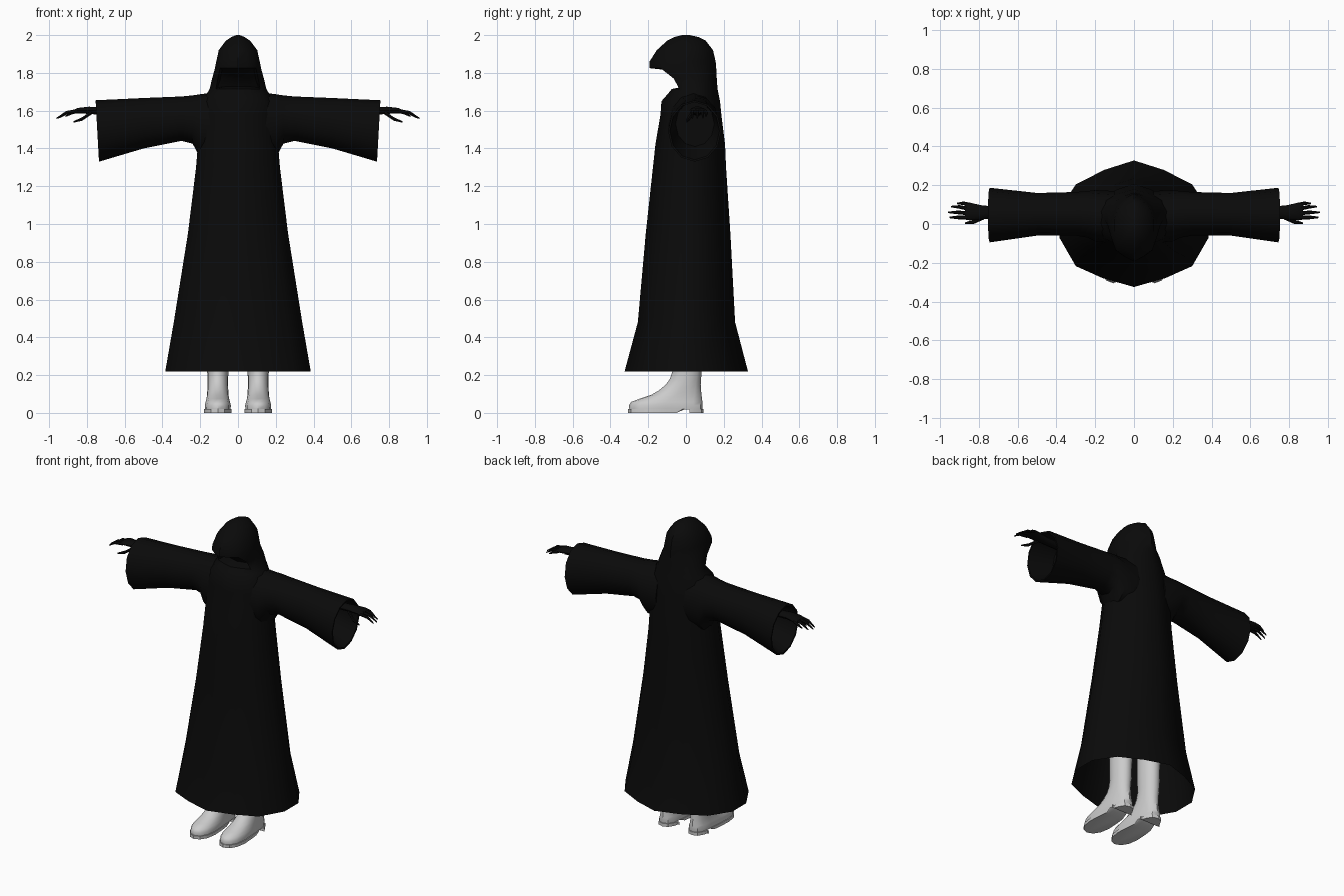
import bpy, bmesh
from math import sin, cos, pi, radians

cube = bpy.data.objects.get("Cube")
if cube:
    bpy.data.objects.remove(cube, do_unlink=True)


def material(name, value):
    m = bpy.data.materials.new(name)
    m.use_nodes = True
    col = (value, value, value, 1)
    m.diffuse_color = col
    node = next(n for n in m.node_tree.nodes if n.type == 'BSDF_PRINCIPLED')
    node.inputs["Base Color"].default_value = col
    node.inputs["Roughness"].default_value = 0.8
    return m


BLACK = material("black cloth", 0.003)
GREY = material("light grey leather", 0.6)


def loft(name, rings, mat, cap_start=True, cap_end=True, angle=40, edit=None):
    """Skin a list of equal-length point rings."""
    bm = bmesh.new()
    vs = [[bm.verts.new(p) for p in r] for r in rings]
    n = len(rings[0])
    grid = [[bm.faces.new((a[j], a[(j + 1) % n], b[(j + 1) % n], b[j]))
             for j in range(n)] for a, b in zip(vs, vs[1:])]
    if cap_start:
        bm.faces.new(vs[0][::-1])
    if cap_end:
        bm.faces.new(vs[-1])
    bmesh.ops.recalc_face_normals(bm, faces=bm.faces[:])
    if edit:
        edit(bm, grid)
    me = bpy.data.meshes.new(name)
    bm.to_mesh(me)
    bm.free()
    me.materials.append(mat)
    ob = bpy.data.objects.new(name, me)
    bpy.context.collection.objects.link(ob)
    bpy.ops.object.select_all(action='DESELECT')
    ob.select_set(True)
    bpy.context.view_layer.objects.active = ob
    bpy.ops.object.shade_smooth_by_angle(angle=radians(angle))
    return ob


def mirrored(half):
    """Close a half outline that runs from the front to the back point."""
    return half + [(-x, y) for x, y in half[-2:0:-1]]


def flat_ring(outline, z, hx, yf, yb, cx=0):
    c, r = (yf + yb) / 2, (yb - yf) / 2
    return [(cx + x * hx, c + y * r, z) for x, y in outline]


def side_ring(x, zc, yc, rz, ry, n=10, lean=0.0):
    """Ellipse facing along x; lean pushes its top outward."""
    return [(x + (lean if x > 0 else -lean) * sin(2 * pi * k / n),
             yc + ry * cos(2 * pi * k / n),
             zc + rz * sin(2 * pi * k / n)) for k in range(n)]


# Robe and hood, one skin from the hem to the crown
cloak = mirrored([(0, -1), (.42, -.86), (.78, -.67), (1, -.22),
                  (1, .22), (.78, .62), (.4, .85), (0, 1)])
body = [(.22, .385, -.325, .328), (.48, .34, -.255, .26), (.95, .265, -.213, .235),
        (1.3, .222, -.175, .212), (1.42, .212, -.162, .207), (1.58, .2, -.135, .187),
        (1.65, .185, -.13, .18), (1.69, .165, -.095, .172), (1.715, .15, -.075, .167),
        (1.77, .137, -.11, .163), (1.825, .122, -.193, .16), (1.86, .115, -.193, .157),
        (1.92, .102, -.155, .143), (1.97, .065, -.1, .105), (1.99, .035, -.06, .065),
        (2.0, .01, -.02, .02)]


def open_face(bm, grid):
    """Sink the front of the hood into a hollow."""
    faces = [grid[i][j] for i in (8, 9) for j in (0, 1, -1, -2)]
    bmesh.ops.inset_region(bm, faces=faces, thickness=.014)
    verts = list({v for f in faces for v in f.verts})
    bmesh.ops.translate(bm, verts=verts, vec=(0, .07, 0))


loft("hooded_robe", [flat_ring(cloak, *s) for s in body], BLACK,
     cap_start=False, edit=open_face)

# Sleeve sections: x, top, bottom, front, back; the last two are the lining
sleeve = [(.1, 1.70, 1.34, -.1, .17), (.2, 1.687, 1.35, -.09, .175),
          (.24, 1.681, 1.425, -.07, .17), (.3, 1.675, 1.44, -.06, .165),
          (.5, 1.667, 1.4, -.06, .16), (.745, 1.655, 1.33, -.095, .187),
          (.744, 1.645, 1.34, -.085, .177), (.58, 1.65, 1.41, -.055, .15)]

# Palm sections: x, height, depth position, half height, half depth
palm = [(.57, 1.597, .06, .025, .03), (.74, 1.599, .06, .021, .032),
        (.79, 1.602, .06, .02, .037), (.85, 1.6, .065, .015, .046),
        (.872, 1.594, .065, .009, .042)]

# Digits: base, middle and tip as x, y, z
digits = {
    "little_finger": [(.85, .1, 1.597), (.88, .107, 1.588), (.913, .106, 1.57)],
    "ring_finger": [(.85, .078, 1.6), (.9, .088, 1.59), (.945, .09, 1.563)],
    "middle_finger": [(.85, .055, 1.6), (.91, .06, 1.59), (.96, .06, 1.56)],
    "index_finger": [(.85, .032, 1.597), (.91, .034, 1.588), (.953, .034, 1.56)],
    "thumb": [(.775, .035, 1.59), (.825, .012, 1.556), (.872, .004, 1.54)],
}

# Boot sections: height, half width, front, back
toe_shape = mirrored([(0, -1), (.5, -.93), (.86, -.72), (1, -.4), (.94, 0),
                      (.84, .45), (.76, .76), (.45, .95), (0, 1)])
shaft_shape = mirrored([(sin(k * pi / 8), -cos(k * pi / 8)) for k in range(9)])
boot = [(.018, .068, -.3, .086), (.04, .07, -.302, .088), (.058, .066, -.29, .087),
        (.075, .062, -.245, .085), (.095, .058, -.185, .082), (.12, .056, -.142, .08),
        (.15, .055, -.106, .078), (.18, .055, -.085, .08), (.22, .056, -.072, .083),
        (.5, .062, -.075, .09)]


def boot_ring(i, s, cx):
    t = min(i / 6, 1)
    shape = [(a[0] * (1 - t) + b[0] * t, a[1] * (1 - t) + b[1] * t)
             for a, b in zip(toe_shape, shaft_shape)]
    return flat_ring(shape, *s, cx=cx)


def sole_outline(y0, y1, z, cx):
    """Slice of the foot outline between two depths."""
    ring = flat_ring(toe_shape, z, .073, -.306, .092, cx)
    return [(x, min(max(y, y0), y1), zz) for x, y, zz in ring]


for s, side in ((1, "left"), (-1, "right")):
    loft(side + "_sleeve",
         [side_ring(s * x, (t + b) / 2, (f + k) / 2, (t - b) / 2, (k - f) / 2,
                    12, .009 if x > .7 else 0) for x, t, b, f, k in sleeve], BLACK)

    loft(side + "_hand", [side_ring(s * p[0], *p[1:]) for p in palm], BLACK)
    for name, (a, b, c) in digits.items():
        r = .012 if name == "thumb" else .0105
        path = [(a, r), (b, r * .9), (c, r * .35)]
        loft(side + "_" + name,
             [side_ring(s * x, z, y, w, w, 6) for (x, y, z), w in path], BLACK)

    cx = s * .107
    loft(side + "_boot", [boot_ring(i, b, cx) for i, b in enumerate(boot)], GREY)

    # Front sole, curving up into the arch, and a separate heel block
    for part, y0, y1, y2 in (("sole", -.31, -.05, -.005), ("heel", .018, .1, .1)):
        loft(side + "_" + part, [sole_outline(y0, y1, 0, cx),
                                 sole_outline(y0, y2, .02, cx)], GREY, angle=30)
